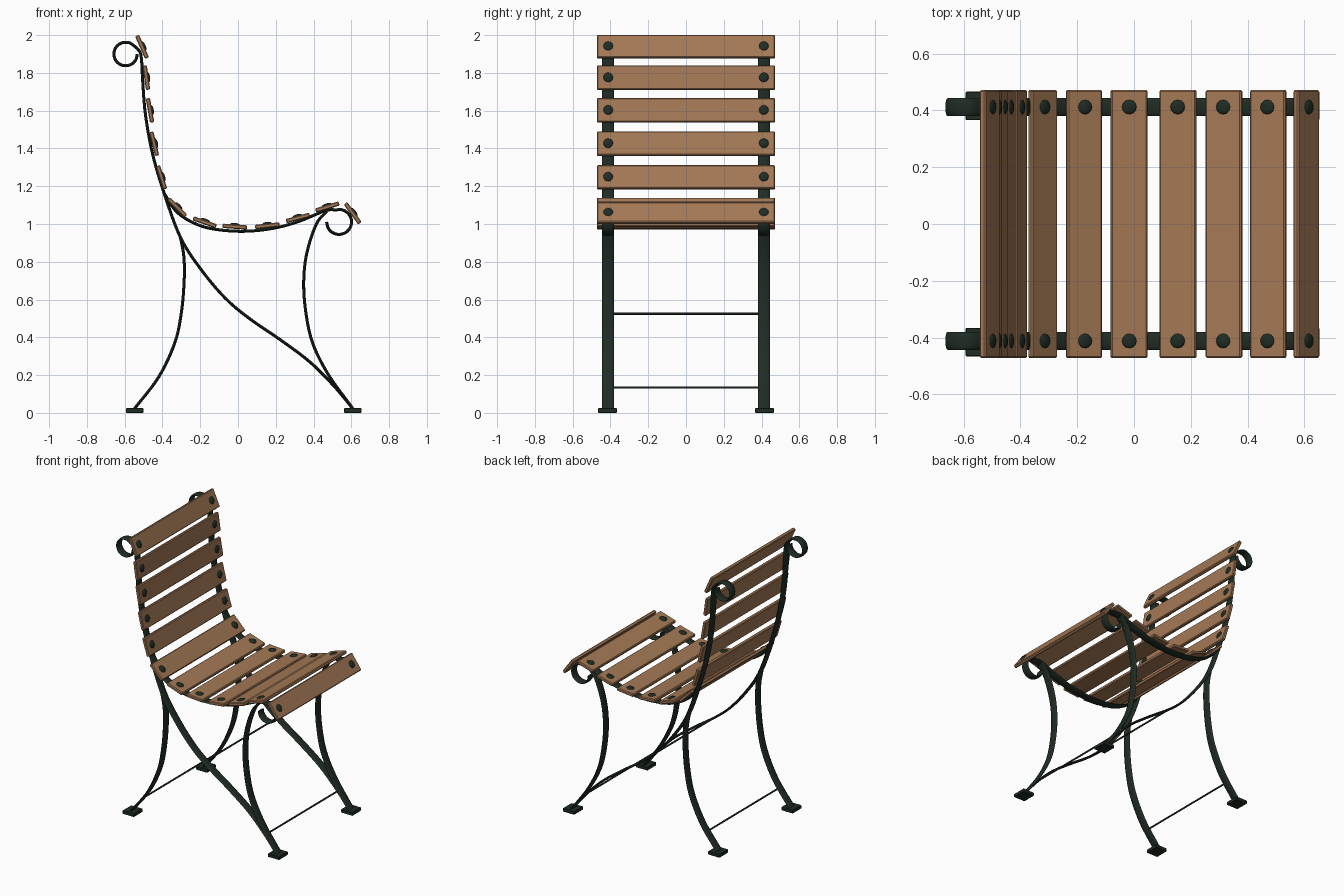
import bpy, bmesh, math
from mathutils import Vector, Matrix

if "Cube" in bpy.data.objects:
    bpy.data.objects.remove(bpy.data.objects["Cube"])


def material(name, rgb):
    m = bpy.data.materials.new(name)
    m.diffuse_color = (*rgb, 1)
    m.use_nodes = True
    m.node_tree.nodes["Principled BSDF"].inputs["Base Color"].default_value = m.diffuse_color
    return m


WOOD = material("warm wood", (0.37, 0.19, 0.092))
IRON = material("dark green iron", (0.014, 0.025, 0.017))
RAIL_Y = 0.412


def finish(bm, name, mat, smooth=None):
    bmesh.ops.recalc_face_normals(bm, faces=bm.faces)
    me = bpy.data.meshes.new(name)
    bm.to_mesh(me)
    bm.free()
    me.materials.append(mat)
    ob = bpy.data.objects.new(name, me)
    bpy.context.collection.objects.link(ob)
    if smooth:
        bpy.ops.object.select_all(action='DESELECT')
        ob.select_set(True)
        bpy.context.view_layer.objects.active = ob
        bpy.ops.object.shade_smooth_by_angle(angle=math.radians(smooth))
    return ob


def spline(pts, steps=6):
    """Catmull-Rom curve through points in the x-z plane."""
    p = [Vector(q) for q in pts]
    p = [2 * p[0] - p[1]] + p + [2 * p[-1] - p[-2]]
    out = []
    for a, b, c, d in zip(p, p[1:], p[2:], p[3:]):
        for i in range(steps):
            t = i / steps
            out.append(0.5 * (2 * b + (c - a) * t + (2 * a - 5 * b + 4 * c - d) * t * t
                              + (3 * b - a - 3 * c + d) * t ** 3))
    return out + [p[-2]]


def strap(name, pts, half_w=0.032, half_t=0.008, sides=12):
    """Flattened oval iron bar swept along a path, on both sides."""
    path = spline(pts)
    for label, y in (("left", -RAIL_Y), ("right", RAIL_Y)):
        bm = bmesh.new()
        rings = []
        for i, p in enumerate(path):
            t = (path[min(i + 1, len(path) - 1)] - path[max(i - 1, 0)]).normalized()
            ring = []
            for k in range(sides):
                a = 2 * math.pi * k / sides
                n = half_t * math.sin(a)
                ring.append(bm.verts.new((p.x - t.y * n, y + half_w * math.cos(a), p.y + t.x * n)))
            rings.append(ring)
        for r, s in zip(rings, rings[1:]):
            for k in range(sides):
                j = (k + 1) % sides
                bm.faces.new((r[k], r[j], s[j], s[k]))
        bm.faces.new(rings[0])
        bm.faces.new(rings[-1])
        finish(bm, f"{label}_{name}", IRON, 50)


def scroll(cx, cz, r, start, end, n=10):
    return [(cx + r * math.cos(math.radians(start + (end - start) * i / n)),
             cz + r * math.sin(math.radians(start + (end - start) * i / n))) for i in range(n + 1)]


# Iron side frames: back bar runs from top scroll down to the front foot
strap("back_bar", scroll(-0.595, 1.9, 0.062, 0, -300) +
      [(-0.522, 1.915), (-0.511, 1.87), (-0.505, 1.765), (-0.49, 1.58), (-0.452, 1.37),
       (-0.39, 1.16), (-0.305, 0.93), (-0.2, 0.765), (-0.07, 0.61), (0.06, 0.50),
       (0.22, 0.39), (0.38, 0.27), (0.51, 0.14), (0.61, 0.02)])
# Seat bar ends in the front scroll
strap("seat_bar", [(-0.39, 1.16), (-0.32, 1.06), (-0.21, 0.995), (-0.09, 0.968), (0.05, 0.962),
                   (0.19, 0.978), (0.32, 1.013), (0.46, 1.07)] +
      scroll(0.535, 1.011, 0.066, 105, -180))
strap("rear_leg", [(-0.305, 0.93), (-0.287, 0.83), (-0.285, 0.7), (-0.3, 0.53), (-0.335, 0.37),
                   (-0.42, 0.19), (-0.55, 0.02)])
strap("front_leg", [(0.47, 1.068), (0.415, 1.0), (0.365, 0.85), (0.348, 0.7), (0.358, 0.54),
                    (0.395, 0.37), (0.48, 0.2), (0.61, 0.02)])


def box(name, size, matrix, mat, bevel=0):
    bm = bmesh.new()
    bmesh.ops.create_cube(bm, size=1)
    bmesh.ops.scale(bm, vec=size, verts=bm.verts)
    if bevel:
        bmesh.ops.bevel(bm, geom=bm.edges[:], offset=bevel, segments=1, affect='EDGES')
    bm.transform(matrix)
    return finish(bm, name, mat)


# Foot plates
for x, end in ((-0.547, "rear"), (0.608, "front")):
    for y in (-RAIL_Y - 0.004, RAIL_Y + 0.004):
        box(f"{end}_foot", (0.092, 0.1, 0.025), Matrix.Translation((x, y, 0.0125)), IRON, 0.003)

# Thin cross rods
for x, z, part in ((-0.457, 0.135, "rear"), (0.52, 0.135, "front"), (0.03, 0.525, "middle")):
    bm = bmesh.new()
    bmesh.ops.create_cone(bm, cap_ends=True, segments=10, radius1=0.006, radius2=0.006,
                          depth=2 * RAIL_Y,
                          matrix=Matrix.Translation((x, 0, z)) @ Matrix.Rotation(math.pi / 2, 4, 'X'))
    finish(bm, f"{part}_cross_rod", IRON, 50)

# Wooden slats (x, z, tilt in degrees), each with a domed bolt at both ends
SLATS = [(-0.508, 1.938, -66), (-0.485, 1.775, -82), (-0.466, 1.602, -80), (-0.444, 1.425, -76),
         (-0.405, 1.247, -73), (-0.322, 1.088, -45), (-0.176, 1.009, -19), (-0.0175, 0.986, -4),
         (0.155, 0.991, 6), (0.317, 1.032, 15), (0.473, 1.09, 17), (0.607, 1.057, -54)]
for x, z, tilt in SLATS:
    m = Matrix.Translation((x, 0, z)) @ Matrix.Rotation(-math.radians(tilt), 4, 'Y')
    part = "back" if z > 1.2 else "seat"
    box(f"{part}_slat", (0.13, 0.944, 0.023), m, WOOD, 0.005)
    for y in (-RAIL_Y, RAIL_Y):
        bm = bmesh.new()
        bmesh.ops.create_uvsphere(bm, u_segments=12, v_segments=8, radius=1)
        bm.transform(m @ Matrix.Translation((0, y, 0.011)) @ Matrix.Diagonal((0.026, 0.026, 0.009, 1)))
        finish(bm, f"{part}_bolt", IRON, 50)
